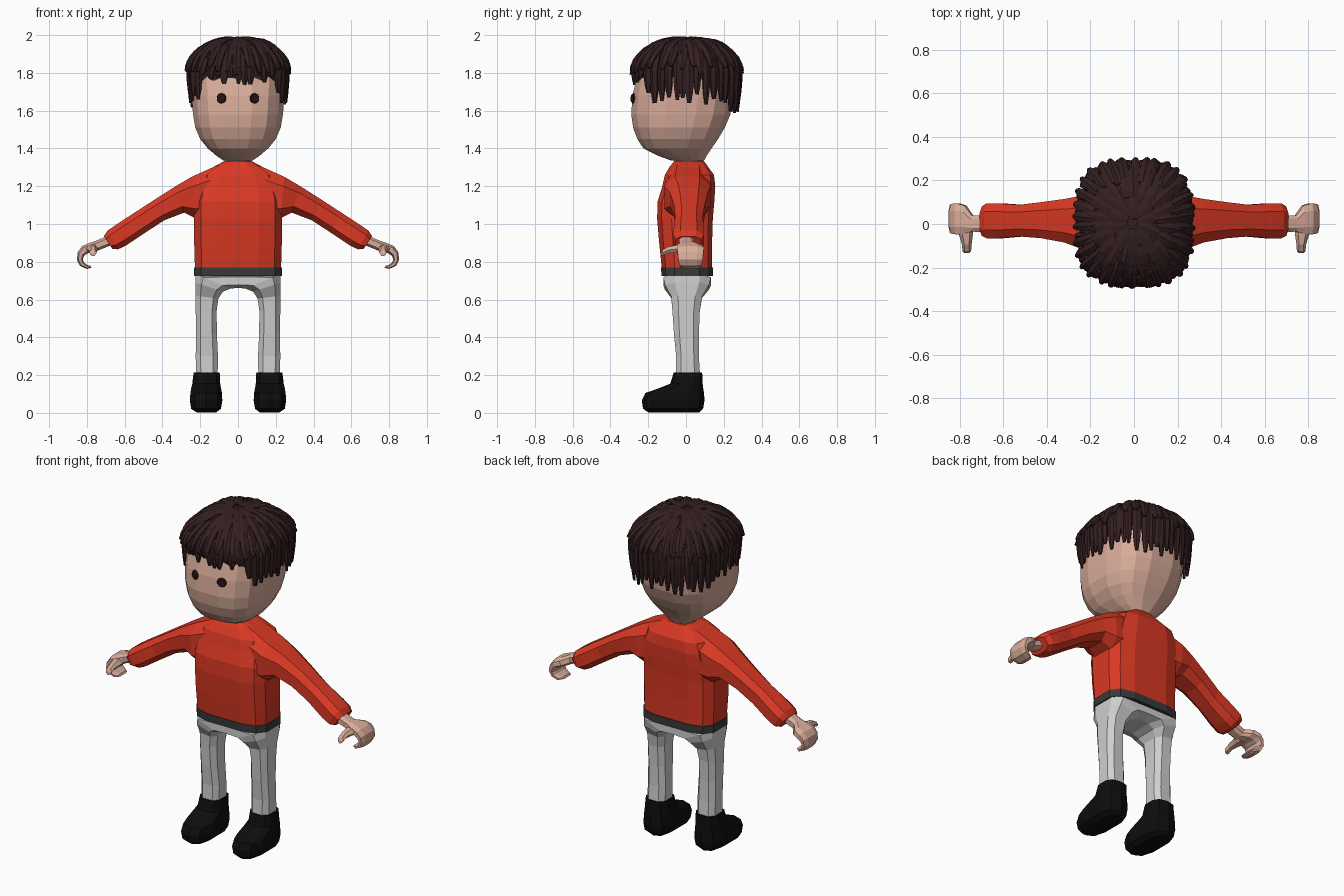
import bpy, bmesh, math, random
from mathutils import Vector
from mathutils.bvhtree import BVHTree

random.seed(4)


def material(name, r, g, b):
    m = bpy.data.materials.new(name)
    m.diffuse_color = (r, g, b, 1)
    return m


RED = material("red_wool", 0.70, 0.040, 0.017)
SKIN = material("skin", 0.70, 0.42, 0.33)
GREY = material("light_grey_cloth", 0.62, 0.62, 0.62)
DARK = material("dark_grey_band", 0.040, 0.043, 0.043)
BLACK = material("black_shoe", 0.004, 0.004, 0.004)
HAIR = material("dark_brown_hair", 0.035, 0.014, 0.015)
EYE = material("eye_brown", 0.020, 0.006, 0.007)


def finish(bm, name, mat, mirror=False):
    bmesh.ops.recalc_face_normals(bm, faces=bm.faces)
    me = bpy.data.meshes.new(name)
    bm.to_mesh(me)
    bm.free()
    me.materials.append(mat)
    ob = bpy.data.objects.new(name, me)
    bpy.context.collection.objects.link(ob)
    if mirror:
        ob.modifiers.new("Mirror", 'MIRROR').use_clip = True
    return ob


def skin_rings(bm, rings, caps=True):
    """Join equal rings of points with quads."""
    loops = [[bm.verts.new(p) for p in r] for r in rings]
    n = len(loops[0])
    for a, b in zip(loops, loops[1:]):
        for i in range(n):
            j = (i + 1) % n
            bm.faces.new((a[i], a[j], b[j], b[i]))
    if caps:
        bm.faces.new(loops[0])
        bm.faces.new(loops[-1])


def ring(ax, az, bx, bz, y0, y1, n, p):
    """Rounded-box ring spanning point a to b in xz, and y0 to y1."""
    def sp(v):
        return math.copysign(abs(v) ** (2 / p), v)
    top = sp(math.cos(math.pi / n))
    pts = []
    for i in range(n):
        t = 2 * math.pi * (i + 0.5) / n
        c, s = sp(math.cos(t)) / top, sp(math.sin(t)) / top
        pts.append(((ax + bx) / 2 + c * (bx - ax) / 2, (y0 + y1) / 2 + s * (y1 - y0) / 2,
                    (az + bz) / 2 + c * (bz - az) / 2))
    return pts


def loft(name, mat, rows, n=8, p=3, mirror=False):
    bm = bmesh.new()
    skin_rings(bm, [ring(*r, n, p) for r in rows])
    return finish(bm, name, mat, mirror)


def upright(name, mat, rows, n=8, p=3):
    """Centred body from rows of (z, half width, y0, y1)."""
    return loft(name, mat, [(-w, z, w, z, a, b) for z, w, a, b in rows], n, p)


# Sweater body, hem band and neck
upright("sweater_body", RED, [
    (0.765, 0.228, -0.128, 0.138), (0.90, 0.232, -0.142, 0.138), (1.03, 0.232, -0.153, 0.142),
    (1.12, 0.232, -0.15, 0.15), (1.20, 0.215, -0.125, 0.155), (1.26, 0.19, -0.112, 0.148),
    (1.305, 0.125, -0.085, 0.115), (1.33, 0.078, -0.065, 0.098)], 12, 3.6)
upright("hem_band", DARK, [(0.725, 0.232, -0.13, 0.142), (0.77, 0.233, -0.132, 0.143)], 12, 3.6)
upright("neck", SKIN, [(1.29, 0.072, -0.06, 0.09), (1.37, 0.072, -0.06, 0.09)], 10, 2.2)

# Sleeves, sloping from the shoulder to a puffed cuff
loft("sleeves", RED, [
    (0.10, 1.315, 0.13, 1.02, -0.10, 0.125), (0.245, 1.25, 0.225, 1.03, -0.115, 0.13),
    (0.33, 1.20, 0.285, 1.06, -0.085, 0.115), (0.44, 1.13, 0.39, 1.02, -0.065, 0.10),
    (0.54, 1.065, 0.49, 0.955, -0.057, 0.088), (0.64, 1.00, 0.595, 0.885, -0.066, 0.095),
    (0.69, 0.965, 0.635, 0.866, -0.066, 0.095), (0.71, 0.935, 0.665, 0.868, -0.055, 0.08),
    (0.705, 0.93, 0.675, 0.885, -0.04, 0.05)], 8, 2.8, True)

# Mitten hands with curled fingers, and thumbs pointing forward
loft("hands", SKIN, [
    (0.685, 0.94, 0.665, 0.89, -0.038, 0.04), (0.75, 0.912, 0.735, 0.862, -0.035, 0.04),
    (0.785, 0.90, 0.765, 0.852, -0.045, 0.085), (0.825, 0.883, 0.795, 0.845, -0.048, 0.095),
    (0.848, 0.852, 0.815, 0.832, -0.044, 0.092), (0.853, 0.812, 0.822, 0.812, -0.04, 0.088),
    (0.836, 0.778, 0.815, 0.795, -0.036, 0.082), (0.80, 0.762, 0.797, 0.782, -0.03, 0.075),
    (0.776, 0.768, 0.782, 0.78, -0.02, 0.06)], 8, 2.8, True)


def thumb_ring(x, y, z, rx, rz):
    return [(x + rx * math.cos(i * math.pi / 3), y, z + rz * math.sin(i * math.pi / 3)) for i in range(6)]


bm = bmesh.new()
skin_rings(bm, [thumb_ring(*r) for r in (
    (0.775, 0.0, 0.868, 0.04, 0.024), (0.772, -0.05, 0.868, 0.032, 0.023),
    (0.768, -0.095, 0.862, 0.022, 0.02), (0.768, -0.125, 0.848, 0.02, 0.017),
    (0.768, -0.133, 0.838, 0.012, 0.01))])
finish(bm, "thumbs", SKIN, True)

# Trousers: each leg bends inward at the top to form the arched crotch
loft("trousers", GREY, [
    (0.222, 0.19, 0.108, 0.19, -0.055, 0.075), (0.224, 0.30, 0.106, 0.30, -0.052, 0.068),
    (0.222, 0.42, 0.112, 0.42, -0.064, 0.068), (0.224, 0.54, 0.113, 0.54, -0.072, 0.073),
    (0.225, 0.62, 0.104, 0.605, -0.078, 0.085), (0.226, 0.69, 0.08, 0.642, -0.112, 0.122),
    (0.224, 0.735, 0.04, 0.658, -0.12, 0.132), (0, 0.735, 0, 0.662, -0.12, 0.132)], 8, 3, True)

# Ankle boots with a long toe
loft("shoes", BLACK, [(a, z, b, z, y0, y1) for z, a, b, y0, y1 in (
    (0.003, 0.115, 0.22, -0.195, 0.065), (0.022, 0.09, 0.248, -0.222, 0.085),
    (0.065, 0.083, 0.255, -0.228, 0.092), (0.105, 0.085, 0.252, -0.21, 0.09),
    (0.13, 0.09, 0.248, -0.14, 0.087), (0.155, 0.094, 0.242, -0.08, 0.085),
    (0.215, 0.097, 0.235, -0.062, 0.083))], 10, 2.8, True)

# Head, narrow at the chin and fuller at the front
head = upright("head", SKIN, [
    (1.335, 0.075, -0.075, 0.095), (1.362, 0.115, -0.15, 0.11), (1.40, 0.16, -0.225, 0.135),
    (1.45, 0.20, -0.258, 0.17), (1.51, 0.226, -0.28, 0.205), (1.58, 0.238, -0.29, 0.235),
    (1.68, 0.246, -0.283, 0.25), (1.76, 0.25, -0.265, 0.25), (1.86, 0.235, -0.24, 0.235),
    (1.93, 0.16, -0.17, 0.17)], 16, 2.7)

# Eyes: thin discs laid on the face
bm = bmesh.new()
bm.from_mesh(head.data)
tree = BVHTree.FromBMesh(bm)
bm.free()
hit, normal, _, _ = tree.ray_cast(Vector((0.088, -1, 1.665)), Vector((0, 1, 0)))
turn = normal.to_track_quat('Z', 'Y').to_matrix().to_4x4()
turn.translation = hit + normal * 0.003
bm = bmesh.new()
bmesh.ops.create_cone(bm, cap_ends=True, segments=10, radius1=0.028, radius2=0.023,
                      depth=0.009, matrix=turn)
finish(bm, "eyes", EYE, True)

# Hair silhouette: height and relative radius from the crown to the nape
PROFILE = [(1.982, 0.02), (1.978, 0.25), (1.968, 0.46), (1.945, 0.66), (1.91, 0.82), (1.87, 0.93),
           (1.82, 0.985), (1.76, 0.975), (1.70, 0.96), (1.63, 0.95), (1.55, 0.92)]


def hair_point(angle, s, lift=0.0):
    i = min(int(s), len(PROFILE) - 2)
    f = s - i
    z = PROFILE[i][0] * (1 - f) + PROFILE[i + 1][0] * f
    r = PROFILE[i][1] * (1 - f) + PROFILE[i + 1][1] * f
    c, sn = math.cos(angle), math.sin(angle)
    k = (abs(c) ** 3 + abs(sn) ** 3) ** (-1 / 3)
    return Vector((c * k * r * (0.26 + lift), sn * k * r * (0.28 + lift) + 0.005, z))


bm = bmesh.new()
skin_rings(bm, [[hair_point(2 * math.pi * i / 24, s, -0.006) for i in range(24)] for s in range(8)])
finish(bm, "hair_cap", HAIR)


def strand(bm, angle, s0, s1, width, thick, flick):
    """Tapered lock lying on the hair silhouette."""
    steps = 5
    path = [hair_point(angle, s0 + (s1 - s0) * k / steps, flick * (k / steps) ** 2)
            for k in range(steps + 1)]
    rings = []
    for k, p in enumerate(path):
        along = path[min(k + 1, steps)] - path[max(k - 1, 0)]
        side = Vector((-math.sin(angle), math.cos(angle), 0))
        out = side.cross(along).normalized()
        taper = (0.7, 1, 1, 0.95, 0.8, 0.4)[k]
        rings.append([p + side * width * taper * math.cos(j * math.pi / 3 + math.pi / 6)
                      + out * thick * taper * math.sin(j * math.pi / 3 + math.pi / 6) for j in range(6)])
    skin_rings(bm, rings)


def lowest(angle):
    """Hairline: short over the brow, longer at the sides, longest at the nape."""
    back = math.sin(angle)
    if back < -0.75:
        return 6.95
    return 8.4 + 0.9 * max(back, 0)


# Layers of locks: (name, count, start, end, half width, thickness, flick)
LAYERS = [("crown_locks", 10, 0.3, 2.6, 0.034, 0.014, 0.0),
          ("upper_locks", 22, 1.6, 4.3, 0.030, 0.016, 0.008),
          ("middle_locks", 34, 3.0, 6.1, 0.025, 0.017, 0.022),
          ("fringe_locks", 46, 4.6, None, 0.025, 0.017, 0.006)]
for name, count, s0, s1, width, thick, flick in LAYERS:
    bm = bmesh.new()
    for i in range(count):
        a = 2 * math.pi * (i + random.uniform(0.3, 0.7)) / count
        end = (s1 or lowest(a)) + random.uniform(-0.45, 0.45)
        strand(bm, a, s0 + random.uniform(-0.2, 0.2), end, width * random.uniform(0.85, 1.15),
               thick * random.uniform(0.8, 1.15), flick)
    finish(bm, name, HAIR)
